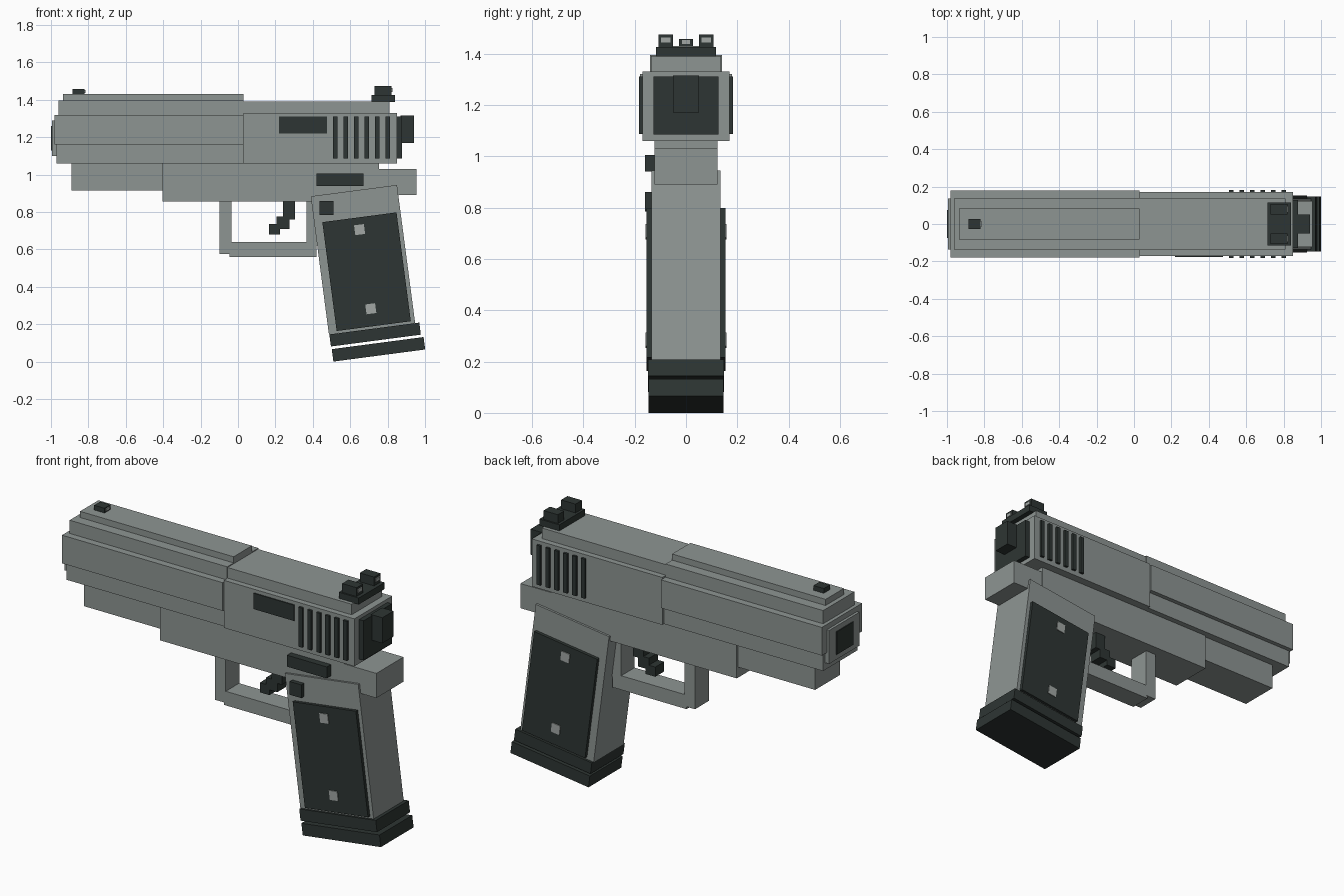
import bpy
import math

cube = bpy.data.objects.get("Cube")
if cube:
    bpy.data.objects.remove(cube, do_unlink=True)

TILT = math.radians(-7.5)


def material(name, rgb):
    m = bpy.data.materials.new(name)
    m.use_nodes = True
    color = (*rgb, 1)
    m.diffuse_color = color
    m.node_tree.nodes["Principled BSDF"].inputs["Base Color"].default_value = color
    return m


GREY = material("steel grey", (0.27, 0.30, 0.29))
DARK = material("dark gunmetal", (0.027, 0.036, 0.033))
LIGHT = material("light grey", (0.36, 0.39, 0.375))


def block(name, center, size, mat, tilt=0):
    """Box given by centre and full size, optionally raked about y."""
    bpy.ops.mesh.primitive_cube_add(size=1, location=center, rotation=(0, tilt, 0))
    ob = bpy.context.object
    ob.name = name
    ob.scale = size
    ob.data.materials.append(mat)
    return ob


def span(name, x, z, y, mat):
    """Box from x, z and y ranges; a single y means a symmetric half width."""
    if not isinstance(y, tuple):
        y = (-y, y)
    ranges = (x, y, z)
    return block(name, [(a + b) / 2 for a, b in ranges], [b - a for a, b in ranges], mat)


# Front half of the slide, stepped towards the top rib
span("slide_front_lower", (-0.97, 0.03), (1.06, 1.16), 0.155, GREY)
span("slide_front_upper", (-0.98, 0.03), (1.16, 1.32), 0.18, GREY)
span("slide_front_top", (-0.96, 0.03), (1.32, 1.395), 0.14, GREY)
span("slide_rib", (-0.935, 0.03), (1.395, 1.43), 0.082, GREY)
span("muzzle_block", (-0.995, -0.96), (1.10, 1.29), 0.136, GREY)
span("muzzle_bore", (-1.0, -0.99), (1.13, 1.26), 0.075, DARK)

# Rear half of the slide
span("slide_rear", (0.03, 0.85), (1.06, 1.33), 0.17, GREY)
span("slide_rear_top", (0.03, 0.81), (1.33, 1.39), 0.137, GREY)
span("slide_back_plate", (0.85, 0.878), (1.085, 1.31), 0.127, DARK)
span("hammer", (0.87, 0.942), (1.17, 1.315), 0.05, DARK)
span("ejection_port", (0.22, 0.475), (1.22, 1.31), (-0.176, -0.168), DARK)

# Grip serrations on both sides of the slide
for i in range(6):
    x = 0.508 + i * 0.056
    for side in (-1, 1):
        block("slide_serration", (x + 0.012, side * 0.173, 1.198), (0.024, 0.02, 0.224), DARK)

# Sights with pale aiming dots
span("rear_sight_base", (0.715, 0.84), (1.388, 1.425), 0.116, DARK)
for side in (-1, 1):
    block("rear_sight_post", (0.775, side * 0.079, 1.449), (0.09, 0.057, 0.052), DARK)
    block("rear_sight_dot", (0.821, side * 0.079, 1.453), (0.009, 0.036, 0.02), LIGHT)
span("front_sight", (-0.885, -0.82), (1.428, 1.457), 0.027, DARK)
span("front_sight_dot", (-0.822, -0.815), (1.437, 1.452), 0.016, LIGHT)

# Frame
span("frame_body", (-0.405, 0.755), (0.855, 1.06), 0.123, GREY)
span("frame_front", (-0.89, -0.405), (0.915, 1.06), 0.112, GREY)
span("frame_tail", (0.74, 0.955), (0.89, 1.03), 0.122, GREY)
span("slide_stop", (0.42, 0.67), (0.94, 1.005), (-0.16, -0.12), DARK)

# Trigger guard and stepped trigger
span("guard_front", (-0.1, -0.035), (0.575, 0.86), 0.062, GREY)
span("guard_bottom", (-0.045, 0.42), (0.56, 0.64), 0.06, GREY)
span("guard_rear", (0.365, 0.45), (0.62, 0.86), 0.06, GREY)
span("trigger_top", (0.24, 0.305), (0.76, 0.86), 0.04, DARK)
span("trigger_middle", (0.205, 0.275), (0.71, 0.775), 0.04, DARK)
span("trigger_tip", (0.165, 0.225), (0.68, 0.735), 0.04, DARK)

# Raked grip with side panels and screws
block("grip", (0.668, 0, 0.545), (0.465, 0.27, 0.745), GREY, TILT)
for side in (-1, 1):
    block("grip_panel", (0.6875, side * 0.143, 0.481), (0.40, 0.02, 0.587), DARK, TILT)
    for x, z in ((0.65, 0.706), (0.71, 0.283)):
        block("grip_screw", (x, side * 0.153, z), (0.053, 0.009, 0.053), LIGHT, TILT)
span("magazine_release", (0.437, 0.51), (0.785, 0.86), (-0.16, -0.13), DARK)

# Magazine base plates
block("magazine_collar", (0.733, 0, 0.145), (0.485, 0.296, 0.065), DARK, TILT)
block("magazine_base", (0.751, 0, 0.066), (0.495, 0.294, 0.067), DARK, TILT)
